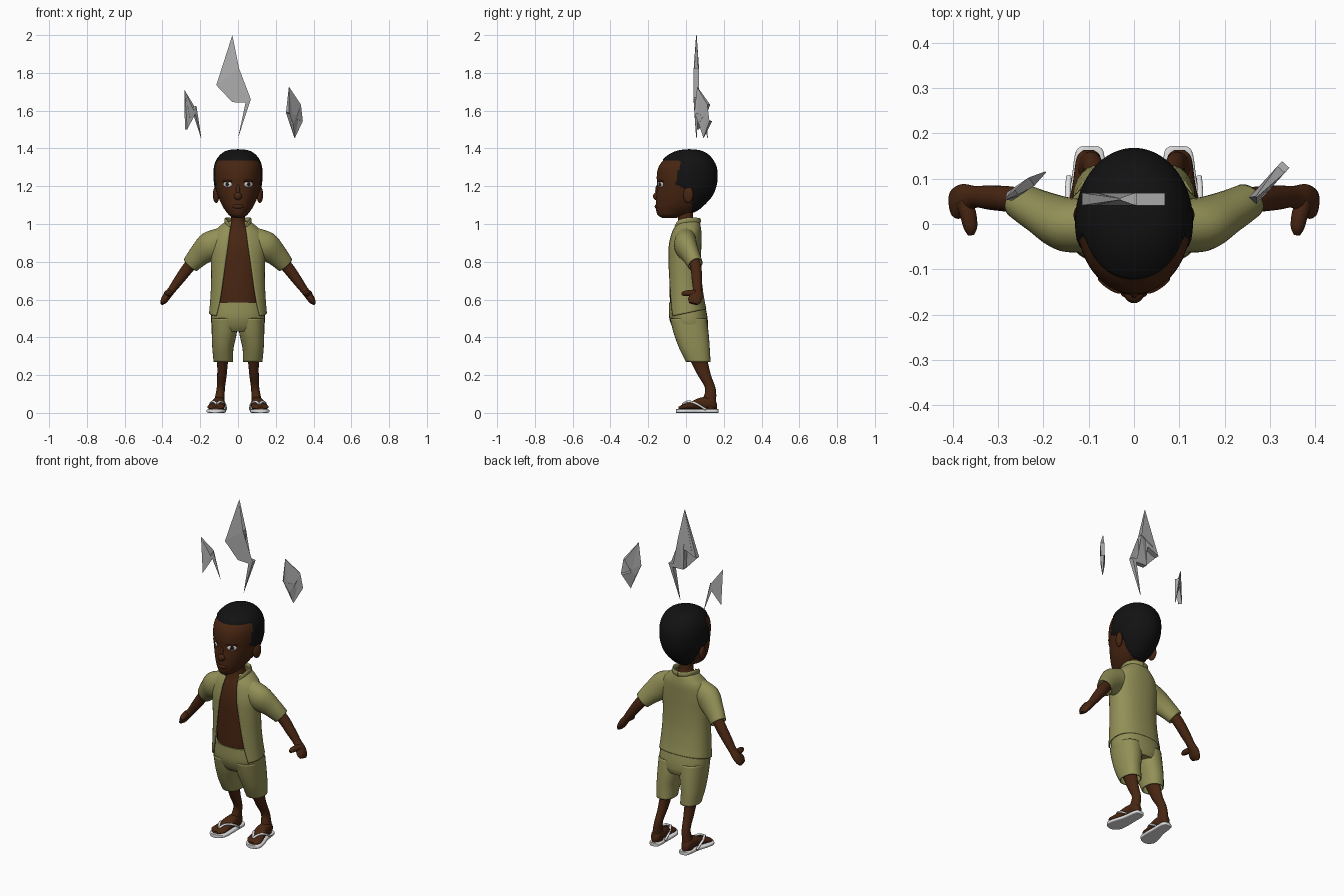
import bpy, bmesh, math
from mathutils import Vector as V
from mathutils.bvhtree import BVHTree

if "Cube" in bpy.data.objects:
    bpy.data.objects.remove(bpy.data.objects["Cube"])


def material(name, r, g, b):
    m = bpy.data.materials.new(name)
    m.diffuse_color = (r, g, b, 1)
    m.use_nodes = True
    m.node_tree.nodes["Principled BSDF"].inputs["Base Color"].default_value = m.diffuse_color
    return m


SKIN = material("brown skin", .065, .019, .006)
HAIR = material("black hair", .006, .006, .006)
CLOTH = material("olive cloth", .29, .28, .095)
WHITE = material("white", .75, .75, .75)
GREY = material("bolt grey", .42, .42, .42)
IRIS = material("dark iris", .02, .015, .012)


def finish(bm, name, mats, smooth=True, mirror=False, thick=0):
    bmesh.ops.recalc_face_normals(bm, faces=bm.faces)
    me = bpy.data.meshes.new(name)
    for f in bm.faces:
        f.smooth = smooth
    bm.to_mesh(me)
    ob = bpy.data.objects.new(name, me)
    bpy.context.collection.objects.link(ob)
    for m in mats:
        me.materials.append(m)
    if thick:
        s = ob.modifiers.new("thickness", 'SOLIDIFY')
        s.thickness, s.offset = thick, -1
    if mirror:
        md = ob.modifiers.new("mirror", 'MIRROR')
        md.use_mirror_merge = False
    if smooth:
        bpy.ops.object.select_all(action='DESELECT')
        ob.select_set(True)
        bpy.context.view_layer.objects.active = ob
        bpy.ops.object.shade_smooth_by_angle(angle=math.radians(50))
    return ob


def hring(z, cx, w, yf, yb, gap=0, tilt=0):
    """Horizontal ring: centre, two radius vectors, front gap."""
    return [cx, (yf + yb) / 2, z, w, 0, 0, 0, (yb - yf) / 2, tilt, gap]


def yring(y, cx, w, z0, z1):
    """Ring across the y axis."""
    return [cx, y, (z0 + z1) / 2, w, 0, 0, 0, 0, (z1 - z0) / 2, 0]


def path_rings(pts, ref=(0, 1, 0)):
    """Rings square to a path of (x, y, z, radius a, radius b along ref)."""
    out = []
    for i, p in enumerate(pts):
        a, b = pts[max(i - 1, 0)], pts[min(i + 1, len(pts) - 1)]
        t = (V(b[:3]) - V(a[:3])).normalized()
        u = t.cross(V(ref)).normalized()
        v = t.cross(u).normalized()
        out.append(list(p[:3]) + list(u * p[3]) + list(v * p[4]) + [0])
    return out


def loft(rings, n=28, k=5, power=1.0, cap=True):
    """Skin a smooth surface through rings."""
    rows, m = [], len(rings)
    for i in range(m - 1):
        p0, p1, p2, p3 = (rings[min(max(j, 0), m - 1)] for j in range(i - 1, i + 3))
        for s in range(k + (i == m - 2)):
            t = s / k
            rows.append([.5 * (2 * b + (c - a) * t + (2 * a - 5 * b + 4 * c - d) * t * t
                               + (3 * b - a - 3 * c + d) * t ** 3)
                         for a, b, c, d in zip(p0, p1, p2, p3)])
    gapped = any(r[9] for r in rings)
    bm, grid = bmesh.new(), []
    for r in rows:
        C, U, W = V(r[:3]), V(r[3:6]), V(r[6:9])
        t0 = math.asin(max(0, min(.99, (r[9] / U.length) ** (1 / power)))) if gapped else 0
        line = []
        for j in range(n + gapped):
            t = t0 + (2 * math.pi - 2 * t0) * j / n
            s, c = math.sin(t), -math.cos(t)
            s, c = (math.copysign(abs(q) ** power, q) for q in (s, c))
            line.append(bm.verts.new(C + U * s + W * c))
        grid.append(line)
    for a, b in zip(grid, grid[1:]):
        for j in range(n):
            q = (j + 1) % len(a)
            bm.faces.new((a[j], a[q], b[q], b[j]))
    if cap and not gapped:
        bm.faces.new(grid[0])
        bm.faces.new(grid[-1])
    return bm


def ball(name, loc, size, mat, mirror=False, normal=None):
    bm = bmesh.new()
    bmesh.ops.create_uvsphere(bm, u_segments=20, v_segments=12, radius=1)
    rot = (-V(normal)).to_track_quat('Y', 'Z') if normal else None
    for v in bm.verts:
        p = V((v.co.x * size[0], v.co.y * size[1], v.co.z * size[2]))
        v.co = V(loc) + (rot @ p if rot else p)
    return finish(bm, name, [mat], mirror=mirror)


# Head, with the hair area picked out by a side-view outline
head = loft([hring(z, 0, w, f, b) for z, w, f, b in (
    (1.032, .02, -.125, -.05), (1.045, .045, -.148, -.01), (1.07, .066, -.158, .05),
    (1.10, .085, -.16, .09), (1.15, .106, -.158, .135), (1.20, .12, -.152, .156),
    (1.25, .125, -.155, .163), (1.30, .123, -.146, .158), (1.34, .109, -.118, .138),
    (1.37, .083, -.078, .108), (1.386, .05, -.035, .07), (1.391, .002, .015, .019))],
    n=96, k=7)
bmesh.ops.recalc_face_normals(head, faces=head.faces)
head.normal_update()
tree = BVHTree.FromBMesh(head)


def is_hair(c):
    if c.z > 1.335:
        return True
    if c.z > 1.21:
        return c.y > -.03 - (1.335 - c.z) * .2
    if c.z > 1.17:
        return c.y > -.055 + (1.21 - c.z) * 2.1
    return c.y > .03 and c.z > 1.05


for f in head.faces:
    f.material_index = int(is_hair(f.calc_center_median()))
for v, nrm in [(v, v.normal.copy()) for v in head.verts]:
    if all(f.material_index for f in v.link_faces):
        v.co += nrm * .005
finish(head, "head_and_hair", [SKIN, HAIR])

# Face details
ball("nose", (0, -.15, 1.147), (.023, .025, .022), SKIN)
ball("nose_bridge", (0, -.148, 1.175), (.011, .015, .035), SKIN)
ball("lips", (0, -.152, 1.093), (.03, .014, .013), SKIN)
ball("ear", (.116, .012, 1.155), (.016, .028, .044), SKIN, True, (-.3, -1, 0))
hit, nrm, _, _ = tree.ray_cast(V((.055, -1, 1.21)), V((0, 1, 0)))
ball("eye_white", hit, (.026, .005, .016), WHITE, True, nrm)
ball("iris", hit + nrm * .004, (.011, .003, .012), IRIS, True, nrm)
ball("upper_eyelid", hit + V((0, 0, .017)), (.03, .008, .006), SKIN, True, nrm)

# Body and neck
finish(loft([hring(z, 0, w, f, b) for z, w, f, b in (
    (.56, .122, -.085, .085), (.70, .125, -.087, .07), (.85, .13, -.083, .068),
    (.93, .11, -.068, .066), (.98, .063, -.05, .055), (1.02, .039, -.043, .04),
    (1.06, .036, -.045, .036), (1.10, .036, -.045, .036))]), "body_and_neck", [SKIN])

# Open shirt: wrap with a widening front gap, sleeves and collar
finish(loft([hring(z, 0, w, f, b, g, t) for z, w, f, b, g, t in (
    (.528, .153, -.102, .108, .117, .022), (.60, .147, -.1, .096, .097, .008),
    (.70, .142, -.1, .084, .08, 0), (.80, .143, -.1, .08, .066, 0),
    (.88, .146, -.096, .081, .054, 0), (.95, .13, -.08, .082, .045, 0),
    (.99, .095, -.06, .077, .039, 0), (1.015, .062, -.048, .07, .035, 0))],
    n=48, power=.88), "shirt", [CLOTH], thick=.006)
finish(loft(path_rings([(.06, -.002, .93, .06, .055), (.145, -.002, .885, .076, .06),
                        (.207, .027, .832, .059, .047), (.25, .05, .785, .047, .04)]),
            cap=False), "sleeve", [CLOTH], mirror=True, thick=.005)
finish(loft(path_rings([(.042, -.056, .985, .004, .008), (.062, -.03, 1.01, .006, .014),
                        (.064, .02, 1.02, .006, .015), (.04, .06, 1.018, .006, .015),
                        (0, .073, 1.016, .006, .015)], (0, 0, 1)), n=12),
       "collar", [CLOTH], mirror=True)

# Shorts
finish(loft([hring(z, 0, w, f, b) for z, w, f, b in (
    (.43, .11, -.055, .108), (.46, .137, -.075, .116), (.51, .143, -.09, .113),
    (.585, .133, -.09, .098))], power=.85), "shorts_hips", [CLOTH])
finish(loft([hring(z, c, w, f, b) for z, c, w, f, b in (
    (.27, .078, .051, 0, .13), (.34, .08, .056, -.035, .126),
    (.42, .073, .066, -.065, .12), (.50, .07, .069, -.085, .11))],
    power=.88, cap=False), "shorts_leg", [CLOTH], mirror=True, thick=.006)

# Legs and feet
finish(loft([hring(z, c, w, f, b) for z, c, w, f, b in (
    (.02, .1, .026, .09, .158), (.07, .098, .026, .09, .16), (.13, .091, .022, .101, .157),
    (.20, .085, .025, .062, .132), (.27, .082, .029, .026, .115),
    (.36, .08, .04, -.02, .09))]), "leg", [SKIN], mirror=True)
finish(loft([yring(y, c, w, .018, h) for y, c, w, h in (
    (.163, .1, .012, .05), (.145, .1, .027, .078), (.08, .103, .034, .082),
    (.02, .112, .041, .056), (-.018, .118, .044, .044), (-.04, .12, .02, .032))],
    power=.85), "foot", [SKIN], mirror=True)

# Sandals: flat sole and a strap on each side of the toe post
finish(loft([yring(y, c, w, 0, .02) for y, c, w in (
    (.172, .098, .018), (.155, .098, .032), (.08, .103, .038), (.02, .112, .048),
    (-.025, .118, .048), (-.048, .12, .03), (-.054, .12, .012))],
    power=.4), "sandal_sole", [WHITE], mirror=True)
for side, sx in (("inner", -1), ("outer", 1)):
    finish(loft(path_rings([(.112, -.018, .046, .006, .006),
                            (.112 + sx * .018, .012, .06, .006, .007),
                            (.108 + sx * .037, .055, .048, .006, .007),
                            (.104 + sx * .04, .105, .018, .006, .006)], (1, 0, 0)), n=10),
           side + "_strap", [WHITE], mirror=True)

# Arms and hands
finish(loft(path_rings([(.20, .03, .84, .03, .03), (.26, .052, .773, .031, .029),
                        (.315, .058, .70, .026, .027), (.35, .06, .652, .021, .024),
                        (.374, .055, .622, .021, .034), (.392, .045, .595, .018, .035),
                        (.402, .04, .578, .008, .024)])), "arm_and_hand", [SKIN], mirror=True)
finish(loft(path_rings([(.375, .05, .63, .02, .018), (.366, .02, .634, .017, .018),
                        (.361, -.008, .632, .014, .015), (.36, -.024, .629, .006, .007)],
                       (1, 0, 0)), n=14), "thumb", [SKIN], mirror=True)


# Lightning bolts: zigzag plates that thin out at both tips
def bolt(name, pts, y0, slope, half):
    bm, n = bmesh.new(), len(pts)
    nr = V((-slope, 1, 0)).normalized()
    sides = []
    for s in (-1, 1):
        sides.append([bm.verts.new(
            V((x, y0 + (x - pts[0][0]) * slope, z))
            + nr * s * (half if i % (n // 2) else .0015)) for i, (x, z) in enumerate(pts)])
    a, b = sides
    bm.faces.new(a)
    bm.faces.new(b[::-1])
    for i in range(n):
        j = (i + 1) % n
        bm.faces.new((a[i], b[i], b[j], a[j]))
    bmesh.ops.triangulate(bm, faces=[f for f in bm.faces if len(f.verts) > 4])
    finish(bm, name, [GREY], smooth=False)


bolt("middle_bolt", [(-.03, 2.0), (-.115, 1.735), (-.037, 1.767), (-.03, 1.645), (.04, 1.642),
                     (0, 1.455), (.068, 1.66), (0, 1.67), (.005, 1.825), (-.083, 1.775)],
     .055, 0, .014)
bolt("left_bolt", [(-.283, 1.71), (-.275, 1.5), (-.232, 1.583), (-.195, 1.455),
                   (-.226, 1.625), (-.26, 1.56)], .055, .68, .011)
bolt("right_bolt", [(.27, 1.725), (.3, 1.637), (.262, 1.59), (.306, 1.56), (.3, 1.455),
                    (.335, 1.545), (.296, 1.592), (.33, 1.632)][::-1][-1:] +
     [(.262, 1.59), (.306, 1.572), (.283, 1.53), (.3, 1.455), (.335, 1.545),
      (.3, 1.555), (.325, 1.632)], .06, 1.1, .011)
